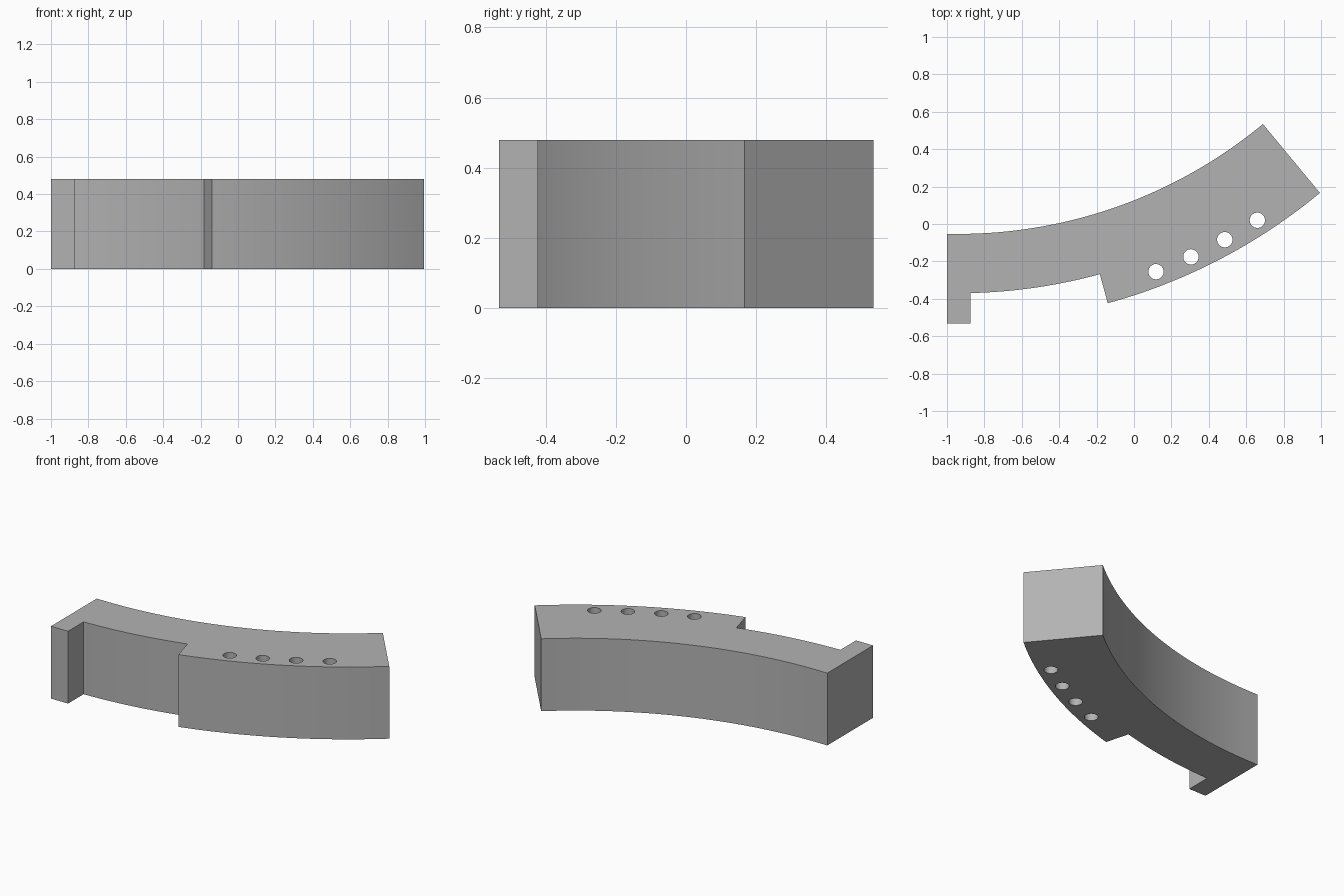
import bpy, bmesh, math
from mathutils import Vector

old = bpy.data.objects.get("Cube")
if old:
    bpy.data.objects.remove(old, do_unlink=True)

CENTRE = Vector((-0.94, 2.5))
HEIGHT = 0.48
INNER, MIDDLE, OUTER, HOLE_RING = 2.553, 2.87, 3.031, 2.951
START, STEP, END = 1.3, 15.3, 39.65
LEFT, FOOT_X, FOOT_Y = -1.0, -0.875, -0.533


def polar(radius, degrees):
    a = math.radians(degrees)
    return CENTRE + radius * Vector((math.sin(a), -math.cos(a)))


def arc(radius, a0, a1, steps):
    return [polar(radius, a0 + (a1 - a0) * i / steps) for i in range(steps + 1)]


def prism(name, outline, z0, z1):
    bm = bmesh.new()
    base = bm.faces.new([bm.verts.new((p.x, p.y, z0)) for p in outline])
    top = bmesh.ops.extrude_face_region(bm, geom=[base])["geom"]
    bmesh.ops.translate(bm, vec=(0, 0, z1 - z0),
                        verts=[v for v in top if isinstance(v, bmesh.types.BMVert)])
    bmesh.ops.recalc_face_normals(bm, faces=bm.faces)
    mesh = bpy.data.meshes.new(name)
    bm.to_mesh(mesh)
    bm.free()
    obj = bpy.data.objects.new(name, mesh)
    bpy.context.collection.objects.link(obj)
    return obj


grey = bpy.data.materials.new("plain grey")
grey.use_nodes = True
grey.diffuse_color = (0.45, 0.45, 0.45, 1)
grey.node_tree.nodes["Principled BSDF"].inputs["Base Color"].default_value = grey.diffuse_color

# Curved bar: foot, recessed arc, step, outer arc, slanted end, inner arc
outline = [Vector((LEFT, FOOT_Y)), Vector((FOOT_X, FOOT_Y))]
outline += arc(MIDDLE, START, STEP, 20)
outline += arc(OUTER, STEP, END, 32)
outline += arc(INNER, END, 0, 48)
outline.append(Vector((LEFT, CENTRE.y - INNER)))
bar = prism("curved_bar", outline, 0, HEIGHT)
bar.data.materials.append(grey)

# Four through holes following the outer arc
bpy.context.view_layer.objects.active = bar
for i in range(4):
    c = polar(HOLE_RING, 21 + 3.94 * i)
    ring = [c + 0.041 * Vector((math.cos(t), math.sin(t)))
            for t in (math.tau * k / 32 for k in range(32))]
    cutter = prism("hole_cutter", ring, -0.1, HEIGHT + 0.1)
    cutter.hide_render = True
    cut = bar.modifiers.new("hole", "BOOLEAN")
    cut.operation = "DIFFERENCE"
    cut.solver = "EXACT"
    cut.object = cutter
    bpy.ops.object.modifier_apply(modifier=cut.name)
    bpy.data.objects.remove(cutter, do_unlink=True)

bpy.ops.object.select_all(action="DESELECT")
bar.select_set(True)
bpy.ops.object.shade_smooth_by_angle(angle=math.radians(30))
